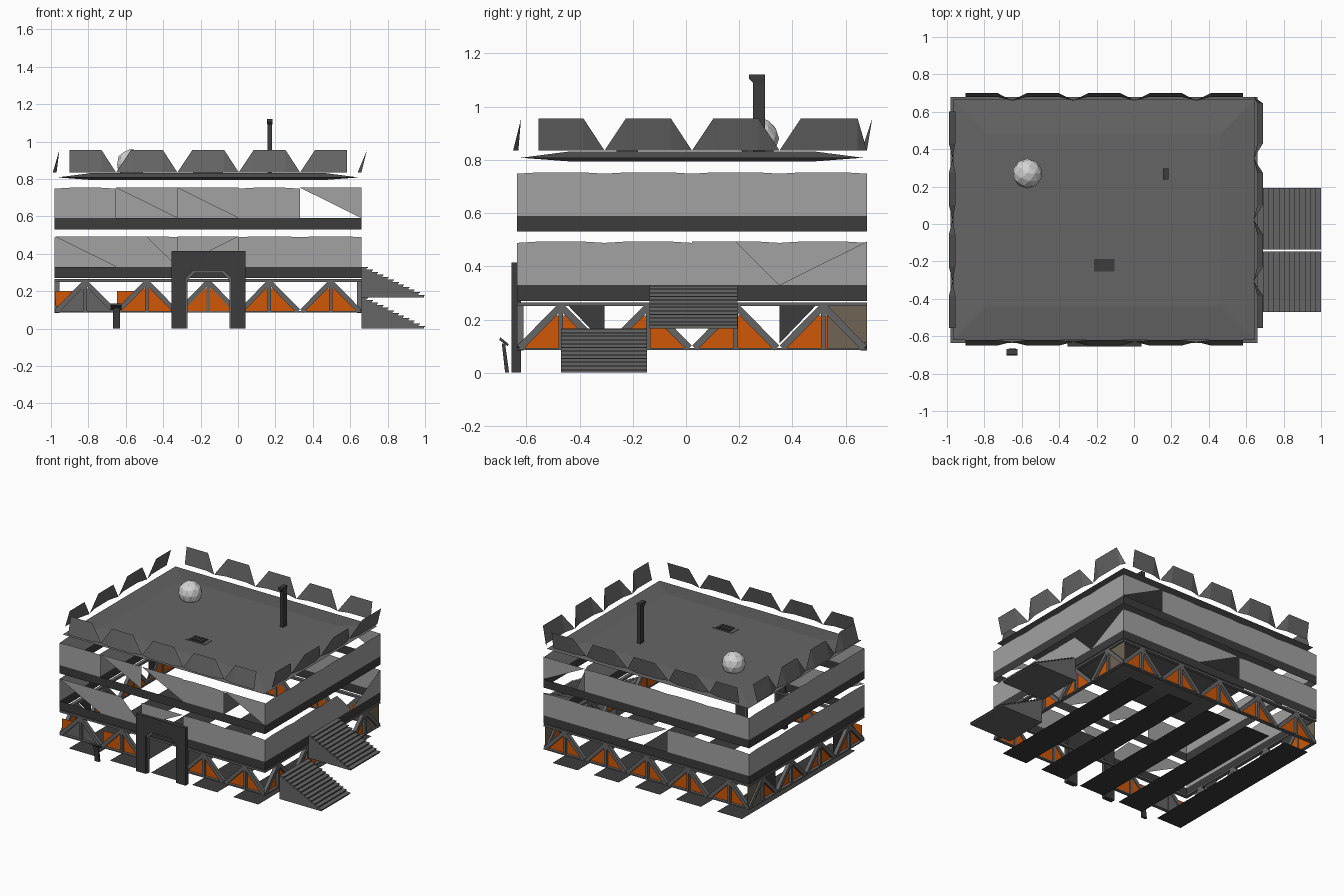
import bpy, bmesh, math
from mathutils import Vector

if "Cube" in bpy.data.objects:
    bpy.data.objects.remove(bpy.data.objects["Cube"])

X0, X1, Y0, Y1 = -0.98, 0.66, -0.635, 0.68


def mat(name, rgb):
    m = bpy.data.materials.new(name)
    m.diffuse_color = (*rgb, 1)
    m.use_nodes = True
    m.node_tree.nodes["Principled BSDF"].inputs["Base Color"].default_value = m.diffuse_color
    return m


WALL = mat("wall_grey", (0.36, 0.36, 0.36))
STEEL = mat("steel_grey", (0.13, 0.13, 0.13))
DARK = mat("dark_grey", (0.045, 0.045, 0.045))
ORANGE = mat("orange", (0.62, 0.095, 0.002))
BROWN = mat("brown_grey", (0.16, 0.13, 0.09))
PALE = mat("pale_grey", (0.65, 0.65, 0.65))

# origin, direction along the side, outward normal, bay count, length
SIDES = {
    "front": (Vector((X0, Y0, 0)), Vector((1, 0, 0)), Vector((0, -1, 0)), 5, X1 - X0),
    "back": (Vector((X0, Y1, 0)), Vector((1, 0, 0)), Vector((0, 1, 0)), 5, X1 - X0),
    "left": (Vector((X0, Y0, 0)), Vector((0, 1, 0)), Vector((-1, 0, 0)), 4, Y1 - Y0),
    "right": (Vector((X1, Y0, 0)), Vector((0, 1, 0)), Vector((1, 0, 0)), 4, Y1 - Y0),
}


def finish(bm, name, material, recalc=True):
    if recalc:
        bmesh.ops.recalc_face_normals(bm, faces=bm.faces)
    me = bpy.data.meshes.new(name)
    bm.to_mesh(me)
    bm.free()
    me.materials.append(material)
    ob = bpy.data.objects.new(name, me)
    bpy.context.collection.objects.link(ob)
    return ob


def add_hull(bm, a, b):
    """Solid joining two matching loops of points."""
    va, vb = [bm.verts.new(p) for p in a], [bm.verts.new(p) for p in b]
    bm.faces.new(va)
    bm.faces.new(vb[::-1])
    for i in range(len(a)):
        j = (i + 1) % len(a)
        bm.faces.new((va[i], vb[i], vb[j], va[j]))


def add_box(bm, x0, x1, y0, y1, z0, z1):
    ring = [(x0, y0), (x1, y0), (x1, y1), (x0, y1)]
    add_hull(bm, [(*p, z0) for p in ring], [(*p, z1) for p in ring])


def at(side, u, z, out=0.0):
    o, d, n = SIDES[side][:3]
    return o + d * u + n * out + Vector((0, 0, z))


def add_sheet(bm, side, pts):
    """Single face on a side from (u, z, out) points, facing outward."""
    f = bm.faces.new([bm.verts.new(at(side, *p)) for p in pts])
    f.normal_update()
    if f.normal.dot(SIDES[side][2]) < 0:
        f.normal_flip()


def add_bar(bm, side, a, b, w, depth=0.025):
    """Straight beam between two (u, z) points, lying just inside a side."""
    a, b = Vector(a), Vector(b)
    t = (b - a).normalized()
    p = Vector((-t.y, t.x)) * w / 2
    ring = [a + p, b + p, b - p, a - p]
    add_hull(bm, [at(side, q.x, q.y, 0) for q in ring],
             [at(side, q.x, q.y, -depth) for q in ring])


# Outer walls: torn bays keep only a part of the panel (unit square shapes)
KEEP_TR = [(0, 1), (1, 0), (1, 1)]
KEEP_TL = [(0, 0), (0, 1), (1, 1)]
KEEP_BR = [(0, 0), (1, 0), (1, 1)]
CUT_TR = [(0, 0), (1, 0), (0.5, 1), (0, 1)]
TORN = {
    ("upper", "front"): {1: KEEP_TR, 2: KEEP_TR, 4: KEEP_TR},
    ("upper", "back"): {4: KEEP_TR},
    ("lower", "front"): {0: KEEP_TR, 1: CUT_TR, 2: KEEP_TL},
    ("lower", "back"): {2: KEEP_TR},
    ("lower", "right"): {2: CUT_TR, 3: KEEP_BR},
}
for level, z in (("lower", 0.27), ("upper", 0.53)):
    wall, sill = bmesh.new(), bmesh.new()
    for side, (o, d, n, count, length) in SIDES.items():
        bay = length / count
        for i in range(count):
            shape = TORN.get((level, side), {}).get(
                i, [(0, 0), (1, 0), (1, 0.97), (0.75, 1), (0.25, 1), (0, 0.97)])
            add_sheet(wall, side, [((i + u) * bay, z + 0.06 + v * 0.163) for u, v in shape])
        add_sheet(sill, side, [(0, z), (length, z), (length, z + 0.06), (0, z + 0.06)])
    finish(wall, level + "_wall", WALL, False)
    finish(sill, level + "_sill", DARK, False)

# Trussed base with infill panels behind the diagonals
truss, infill, dull, plate, gusset = [bmesh.new() for _ in range(5)]
for side, (o, d, n, count, length) in SIDES.items():
    bay = length / count
    add_bar(truss, side, (0, 0.257), (length, 0.257), 0.014)
    for i in range(count):
        a, c, b = i * bay, (i + 0.5) * bay, (i + 1) * bay
        if side == "front" and i == 2:      # left open behind the gateway
            continue
        add_bar(truss, side, (a, 0.089), (b, 0.089), 0.008)
        add_bar(truss, side, (a + 0.01, 0.093), (c, 0.25), 0.026)
        add_bar(truss, side, (b - 0.01, 0.093), (c, 0.25), 0.026)
        add_bar(truss, side, (c, 0.09), (c, 0.255), 0.018)
        wedge = [(a + 0.02, 0.09, -0.02), (b - 0.02, 0.09, -0.02),
                 (c + 0.03, 0.215, -0.02), (c - 0.03, 0.215, -0.02)]
        first = side == "front" and i == 0
        add_sheet(plate if first else infill, side, wedge)
        if side == "front" and i < 2:       # upper left corner plates
            add_sheet(infill, side, [(a + 0.005, 0.09, -0.02), (a + 0.105, 0.2, -0.02),
                                     (a + 0.005, 0.2, -0.02)])
        if side == "left" and i in (0, 3):  # dark plates between the diagonals
            e = b if i == 0 else a
            add_sheet(gusset, side, [(e, 0.11, -0.02), (e, 0.25, -0.02),
                                     (c + math.copysign(0.03, e - c), 0.25, -0.02)])
    if side in ("left", "right"):
        add_sheet(dull, side, [(length - 0.15, 0.09, -0.012), (length, 0.09, -0.012),
                               (length, 0.26, -0.012), (length - 0.15, 0.26, -0.012)])
finish(truss, "base_truss", STEEL)
finish(infill, "base_infill", ORANGE, False)
finish(dull, "corner_infill", BROWN, False)
finish(plate, "front_steel_infill", STEEL, False)
finish(gusset, "dark_infill", DARK, False)

# Ground strips, one below each bay
bm = bmesh.new()
for i in range(5):
    c = X0 + (i + 0.5) * 0.328
    bm.faces.new([bm.verts.new((x, y, 0)) for x, y in (
        (c - 0.1, -0.62), (c - 0.1, 0.67), (c + 0.1, 0.67), (c + 0.1, -0.62))])
finish(bm, "ground_strips", DARK, False)

# Roof slab with thin tapered edges
bm = bmesh.new()
rings = []
for inset, z in ((0.2, 0.794), (0.015, 0.808), (0.2, 0.832)):
    rings.append([bm.verts.new((x, y, z)) for x, y in (
        (X0 + inset, Y0 + inset), (X1 - inset, Y0 + inset),
        (X1 - inset, Y1 - inset), (X0 + inset, Y1 - inset))])
bm.faces.new(rings[0])
bm.faces.new(rings[2])
for r, s in zip(rings, rings[1:]):
    for i in range(4):
        j = (i + 1) % 4
        bm.faces.new((r[i], r[j], s[j], s[i]))
finish(bm, "roof", STEEL)

# Parapet shields: upright plate with a folded flap on each side
bm = bmesh.new()
LEAN = {"front": (0.015, -0.015), "left": (0.01, -0.025),
        "back": (0.0, 0.02), "right": (0.0, 0.03)}
for side, (o, d, n, count, length) in SIDES.items():
    bay = length / count
    low, top = LEAN[side]
    for i in range(count):
        a, l, r, b = i * bay, i * bay + 0.08, i * bay + 0.25, (i + 1) * bay
        corner = side == "right" and i == count - 1     # wider end shield
        if corner:
            r = a + 0.294
        add_sheet(bm, side, [(l, 0.835, low), (r, 0.835, low), (r, 0.955, top), (l, 0.955, top)])
        if i > 0:
            add_sheet(bm, side, [(a, 0.835, low - 0.02), (l, 0.835, low), (l, 0.955, top)])
        if i < count - 1 or corner:
            add_sheet(bm, side, [(r, 0.835, low), (b, 0.835, low - 0.02), (r, 0.955, top)])
finish(bm, "parapet_shields", STEEL, False)


# Two flights of steps on the right side, each tread with a small nosing
def steps(name, y0, y1, z0, z1, count=12):
    pts = [(X1, z0)]
    run, rise = (0.994 - X1) / count, (z1 - z0) / count
    for i in range(count):
        x, z = X1 + (i + 1) * run, z1 - i * rise
        pts += [(X1 + i * run, z), (x + 0.006, z), (x + 0.006, z - 0.005), (x, z - 0.005)]
    pts.append((0.994, z0))
    bm = bmesh.new()
    add_hull(bm, [(x, y0, z) for x, z in pts], [(x, y1, z) for x, z in pts])
    finish(bm, name, STEEL)


steps("lower_steps", -0.47, -0.147, 0.0, 0.167)
steps("upper_steps", -0.137, 0.193, 0.167, 0.33)


# Gateway: portal with chamfered opening and a slimmer inner lining
def portal(name, outer, hole, y0, y1, material):
    bm = bmesh.new()
    x0, x1, h = outer
    a, b, t, c = hole
    pts = [(x0, 0), (x0, h), (x1, h), (x1, 0), (b, 0), (b, t - c),
           (b - c, t), (a + c, t), (a, t - c), (a, 0)]
    add_hull(bm, [(x, y0, z) for x, z in pts], [(x, y1, z) for x, z in pts])
    finish(bm, name, material)


portal("gateway", (-0.355, 0.04, 0.415), (-0.28, -0.035, 0.31, 0.04), -0.655, -0.62, DARK)
portal("gateway_lining", (-0.281, -0.034, 0.311), (-0.27, -0.045, 0.298, 0.04),
       -0.645, -0.625, STEEL)

# Console on a leaning post beside the gateway
bm = bmesh.new()
add_hull(bm, [(-0.668, -0.68, 0), (-0.632, -0.68, 0), (-0.632, -0.665, 0), (-0.668, -0.665, 0)],
         [(-0.668, -0.692, 0.11), (-0.632, -0.692, 0.11), (-0.632, -0.68, 0.11), (-0.668, -0.68, 0.11)])
add_hull(bm, [(-0.682, -0.702, 0.123), (-0.622, -0.702, 0.123), (-0.622, -0.67, 0.1), (-0.682, -0.67, 0.1)],
         [(-0.682, -0.698, 0.133), (-0.622, -0.698, 0.133), (-0.622, -0.667, 0.108), (-0.682, -0.667, 0.108)])
finish(bm, "console", DARK)

# Roof mast with a flared head
bm = bmesh.new()
add_box(bm, 0.157, 0.183, 0.252, 0.297, 0.83, 1.09)
add_hull(bm, [(0.157, 0.252, 1.09), (0.183, 0.252, 1.09), (0.183, 0.297, 1.09), (0.157, 0.297, 1.09)],
         [(0.155, 0.237, 1.105), (0.185, 0.237, 1.105), (0.185, 0.297, 1.105), (0.155, 0.297, 1.105)])
add_box(bm, 0.155, 0.185, 0.237, 0.297, 1.105, 1.12)
finish(bm, "roof_mast", DARK)

# Roof hatch with a raised dark grille
bm, grille = bmesh.new(), bmesh.new()
add_box(bm, -0.24, -0.08, -0.262, -0.18, 0.831, 0.835)
add_box(grille, -0.215, -0.105, -0.255, -0.187, 0.834, 0.838)
for i in range(4):
    add_box(grille, -0.205 + i * 0.025, -0.192 + i * 0.025, -0.25, -0.192, 0.838, 0.842)
finish(bm, "roof_hatch", STEEL)
finish(grille, "hatch_grille", DARK)

# Faceted roof dome
bm = bmesh.new()
bmesh.ops.create_icosphere(bm, subdivisions=2, radius=0.08)
bmesh.ops.translate(bm, verts=bm.verts, vec=(-0.57, 0.27, 0.88))
finish(bm, "roof_dome", PALE)
